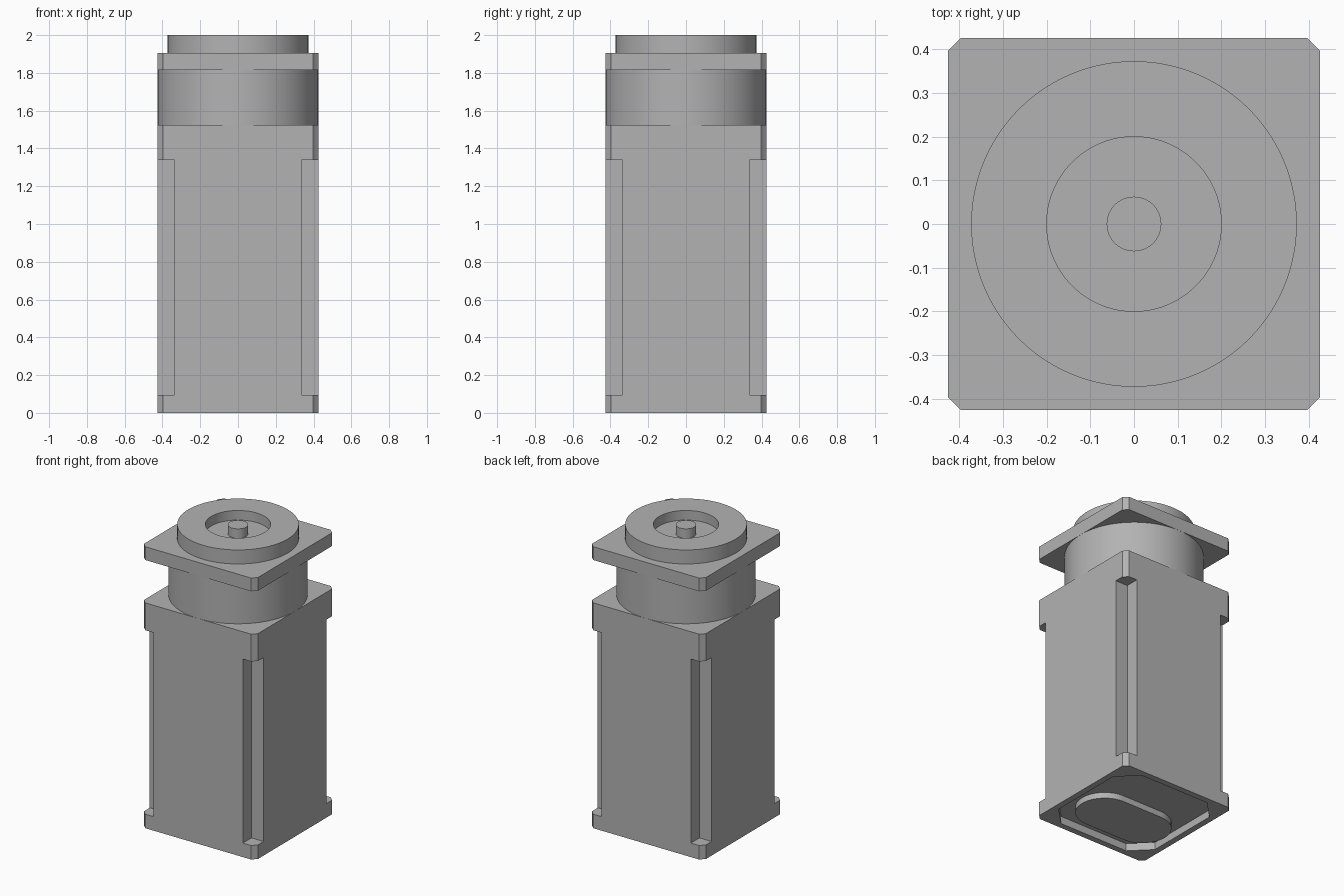
import bpy, bmesh, math

if "Cube" in bpy.data.objects:
    bpy.data.objects.remove(bpy.data.objects["Cube"], do_unlink=True)

HALF = 0.4265      # half width of the square body
CHAMFER = 0.03

grey = bpy.data.materials.new("machine_grey")
grey.use_nodes = True
colour = (0.45, 0.45, 0.45, 1)
grey.diffuse_color = colour
grey.node_tree.nodes["Principled BSDF"].inputs["Base Color"].default_value = colour


def finish(name, bm):
    bmesh.ops.recalc_face_normals(bm, faces=bm.faces)
    mesh = bpy.data.meshes.new(name)
    bm.to_mesh(mesh)
    bm.free()
    mesh.materials.append(grey)
    obj = bpy.data.objects.new(name, mesh)
    bpy.context.collection.objects.link(obj)
    return obj


def prism(name, outline, z0, z1):
    """Extrude a flat outline from z0 up to z1."""
    bm = bmesh.new()
    face = bm.faces.new([bm.verts.new((x, y, z0)) for x, y in outline])
    top = bmesh.ops.extrude_face_region(bm, geom=[face])["geom"]
    verts = [v for v in top if isinstance(v, bmesh.types.BMVert)]
    bmesh.ops.translate(bm, verts=verts, vec=(0, 0, z1 - z0))
    return finish(name, bm)


def lathe(name, profile, steps=96):
    """Revolve (radius, z) points around the vertical axis."""
    bm = bmesh.new()
    verts = [bm.verts.new((r, 0, z)) for r, z in profile]
    edges = [bm.edges.new(pair) for pair in zip(verts, verts[1:])]
    bmesh.ops.spin(bm, geom=verts + edges, cent=(0, 0, 0), axis=(0, 0, 1),
                   angle=math.tau, steps=steps)
    bmesh.ops.remove_doubles(bm, verts=bm.verts, dist=0.0001)
    return finish(name, bm)


def smooth(obj):
    bpy.ops.object.select_all(action="DESELECT")
    obj.select_set(True)
    bpy.context.view_layer.objects.active = obj
    bpy.ops.object.shade_smooth_by_angle(angle=math.radians(30))


def cut_square(half, cut):
    """Square outline with its corners cut off."""
    k = half - cut
    return [(half, -k), (half, k), (k, half), (-k, half),
            (-half, k), (-half, -k), (-k, -half), (k, -half)]


def slot(cx, cy, reach, radius, steps=24):
    """Rounded slot outline running along x."""
    points = []
    for side in (1, -1):
        for i in range(steps + 1):
            a = math.pi * (i / steps - 0.5)
            points.append((cx + side * (reach + radius * math.cos(a)),
                           cy + side * radius * math.sin(a)))
    return points


def subtract(obj, cutter):
    mod = obj.modifiers.new("cut", "BOOLEAN")
    mod.operation = "DIFFERENCE"
    mod.solver = "EXACT"
    mod.object = cutter
    bpy.context.view_layer.objects.active = obj
    bpy.ops.object.modifier_apply(modifier=mod.name)
    bpy.data.objects.remove(cutter, do_unlink=True)


# Main housing with four corner channels and a shallow recess underneath
housing = prism("housing", cut_square(HALF, CHAMFER), 0, 1.525)
NOTCH, OUT = 0.335, 0.6
for sx in (1, -1):
    for sy in (1, -1):
        corner = [(sx * NOTCH, sy * NOTCH), (sx * OUT, sy * NOTCH),
                  (sx * OUT, sy * OUT), (sx * NOTCH, sy * OUT)]
        subtract(housing, prism("channel_cutter", corner, 0.095, 1.34))
subtract(housing, prism("base_cutter", cut_square(0.385, 0.125), -0.1, 0.05))

# Rounded pad inside the base recess
smooth(prism("base_pad", slot(-0.02, -0.125, 0.15, 0.18), 0.01, 0.05))

# Round neck between housing and flange
smooth(lathe("neck", [(0, 1.525), (HALF, 1.525), (HALF, 1.815), (0, 1.815)]))

# Square mounting flange
prism("flange", cut_square(HALF, CHAMFER), 1.815, 1.905)

# Raised ring with its sunken floor
smooth(lathe("pilot_ring", [(0, 1.905), (0.373, 1.905), (0.373, 2), (0.2, 2),
                            (0.2, 1.935), (0, 1.935)]))

# Drive shaft stub
smooth(lathe("shaft", [(0, 1.935), (0.0625, 1.935), (0.0625, 1.998), (0, 1.998)]))
